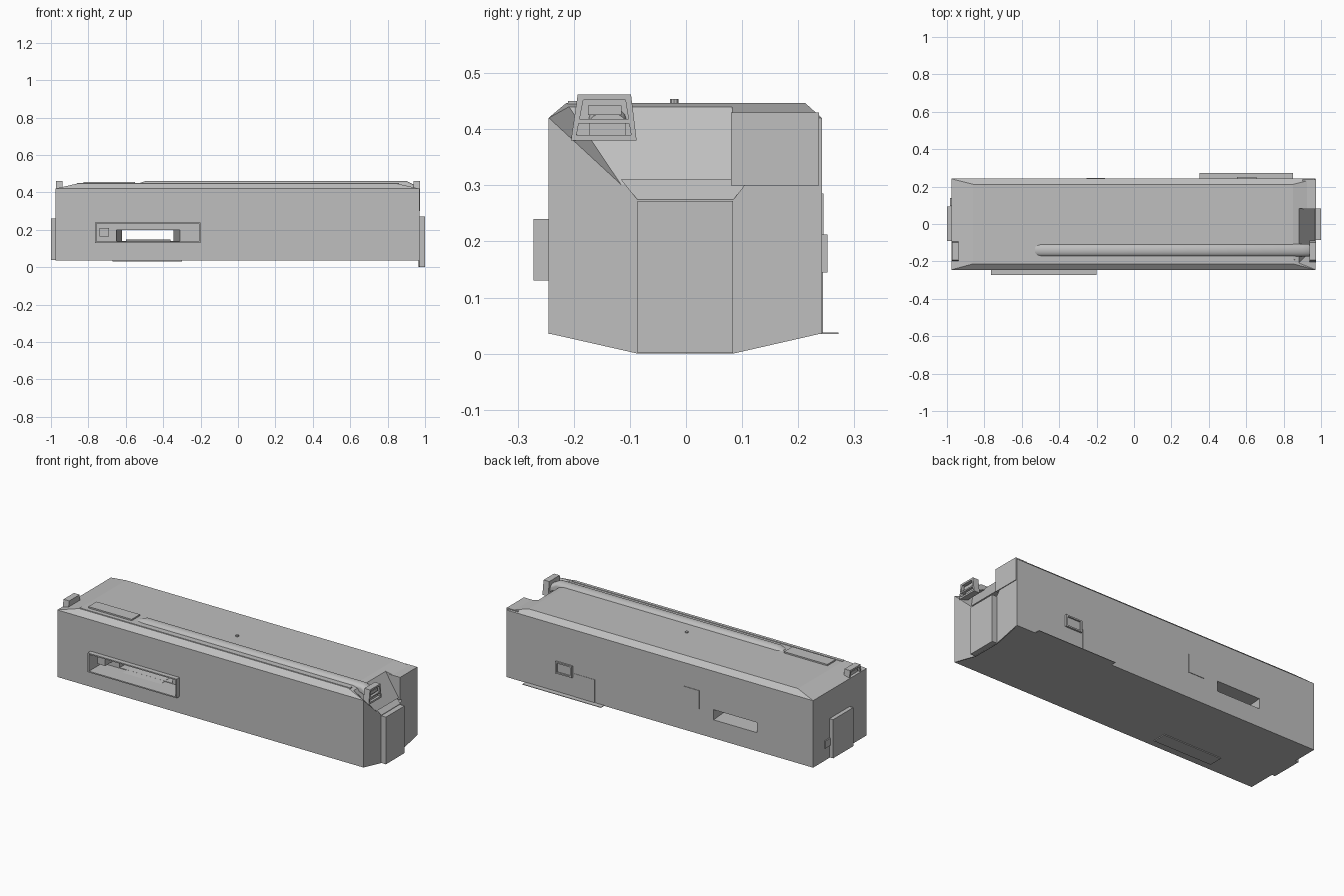
import bpy, bmesh, math
from mathutils import Vector

if "Cube" in bpy.data.objects:
    bpy.data.objects.remove(bpy.data.objects["Cube"], do_unlink=True)

grey = bpy.data.materials.new("plain_grey")
grey.use_nodes = True
grey.diffuse_color = (0.52, 0.52, 0.52, 1)
grey.node_tree.nodes["Principled BSDF"].inputs["Base Color"].default_value = (0.52, 0.52, 0.52, 1)


def finish(name, bm):
    bmesh.ops.recalc_face_normals(bm, faces=bm.faces)
    mesh = bpy.data.meshes.new(name)
    bm.to_mesh(mesh)
    bm.free()
    mesh.materials.append(grey)
    obj = bpy.data.objects.new(name, mesh)
    bpy.context.scene.collection.objects.link(obj)
    return obj


def hull(name, points):
    """Convex solid around a few corner points."""
    bm = bmesh.new()
    for p in points:
        bm.verts.new(p)
    bmesh.ops.convex_hull(bm, input=bm.verts)
    bmesh.ops.dissolve_limit(bm, angle_limit=0.01, verts=bm.verts, edges=bm.edges)
    return finish(name, bm)


def box(name, xs, ys, zs):
    return hull(name, [(x, y, z) for x in xs for y in ys for z in zs])


def loft(name, sections):
    """Closed solid through matching rings of points."""
    bm = bmesh.new()
    rings = [[bm.verts.new(p) for p in ring] for ring in sections]
    n = len(rings[0])
    for a, b in zip(rings, rings[1:]):
        for i in range(n):
            bm.faces.new((a[i], a[(i + 1) % n], b[(i + 1) % n], b[i]))
    bm.faces.new(rings[0])
    bm.faces.new(rings[-1])
    return finish(name, bm)


def cut(obj, cutters):
    """Subtract each cutter and bake the result."""
    for c in cutters:
        mod = obj.modifiers.new("cut", "BOOLEAN")
        mod.operation = "DIFFERENCE"
        mod.solver = "EXACT"
        mod.object = c
        c.hide_render = True
    deps = bpy.context.evaluated_depsgraph_get()
    mesh = bpy.data.meshes.new_from_object(obj.evaluated_get(deps))
    obj.modifiers.clear()
    obj.data = mesh


# Main body: a long box with a shallow hipped roof
def rect(x0, x1, y0, y1, z):
    return [(x0, y0, z), (x1, y0, z), (x1, y1, z), (x0, y1, z)]


body = loft("body", [rect(-0.977, 0.97, -0.245, 0.242, 0.035),
                     rect(-0.977, 0.97, -0.245, 0.242, 0.42),
                     rect(-0.86, 0.85, -0.213, 0.212, 0.447)])

# Front opening surround
surround = box("opening_surround", (-0.765, -0.2), (-0.272, -0.23), (0.13, 0.24))

# Cutters: front pocket, tapering passage to the back, sloped end recess
pocket = box("pocket_cutter", (-0.757, -0.208), (-0.3, -0.15), (0.137, 0.233))
passage = hull("passage_cutter",
               [(x, -0.16, z) for x in (-0.65, -0.31) for z in (0.14, 0.2)] +
               [(x, 0.3, z) for x in (-0.615, -0.35) for z in (0.141, 0.199)])
recess = hull("recess_cutter",
              [(0.88, -0.21, 0.442), (0.88, 0.082, 0.442),
               (0.88, -0.21, 0.5), (0.88, 0.082, 0.5)] +
              [(x, y, z) for x in (0.971, 1.1)
               for y, z in ((-0.115, 0.3), (0.082, 0.3), (-0.245, 0.42),
                            (-0.245, 0.5), (0.082, 0.5))])
notch = hull("notch_cutter",
             [(0.93, y, 0.31) for y in (-0.115, 0.112)] +
             [(1.1, y, 0.31) for y in (-0.115, 0.112)] +
             [(x, y, 0.274) for x in (0.971, 1.1) for y in (-0.086, 0.084)])
cut(body, [pocket, passage, recess, notch])
cut(surround, [pocket])
for c in (pocket, passage, recess, notch):
    bpy.data.objects.remove(c, do_unlink=True)

# Small fittings in the front pocket
box("pocket_block", (-0.74, -0.69), (-0.22, -0.14), (0.165, 0.21))
hull("pocket_ramp", [(x, y, z) for x in (-0.6, -0.36)
                     for y, z in ((-0.2, 0.136), (-0.02, 0.136), (-0.05, 0.147))])

# Right-hand end: tapered skirt, raised plate and upper corner box
skirt = ((-0.245, 0.036), (-0.086, 0.0), (0.084, 0.0), (0.242, 0.036))
hull("end_skirt", [(x, y, z) for x in (0.964, 0.97) for y, z in skirt])
box("end_plate", (0.965, 1.0), (-0.086, 0.084), (0.001, 0.272))
box("corner_box", (0.9, 0.974), (0.08, 0.237), (0.3, 0.43))

# Left-hand end: raised plate and small socket
box("far_end_plate", (-1.0, -0.97), (-0.09, 0.093), (0.038, 0.26))
box("far_end_socket", (-0.984, -0.97), (0.095, 0.14), (0.108, 0.15))


# Rounded rail along the roof, dipping at both ends
def rail_ring(x, top):
    arc = [(x, -0.14 + 0.033 * math.cos(a), top - 0.02 + 0.02 * math.sin(a))
           for a in (math.pi * i / 10 for i in range(11))]
    return [(x, -0.107, top - 0.04)] + arc + [(x, -0.173, top - 0.04)]


rail = loft("roof_rail", [rail_ring(-0.53, 0.449), rail_ring(-0.49, 0.462),
                          rail_ring(0.9, 0.462), rail_ring(0.96, 0.43)])
for p in rail.data.polygons:
    p.use_smooth = len(p.vertices) == 4
rail.data.set_sharp_from_angle(angle=math.radians(35))

# Rail housing and the raised kerb in front of it
box("rail_housing", (-0.825, -0.55), (-0.18, -0.105), (0.42, 0.455))
hull("roof_kerb", [(x, y, z) for x in (-0.86, 0.86)
                   for y, z in ((-0.212, 0.44), (-0.19, 0.44), (-0.21, 0.45), (-0.192, 0.45))])


# Trapezoid clips that hold the rail ends
def trapezoid(x, inset):
    return [(x, -0.205 + inset, 0.38 + inset), (x, -0.088 - inset, 0.38 + inset),
            (x, -0.098 - inset, 0.462 - inset), (x, -0.193 + inset, 0.462 - inset)]


for side, label in ((1, "right"), (-1, "left")):
    near, far = (0.938, 0.974) if side > 0 else (-0.938, -0.974)
    clip = loft(label + "_rail_clip", [trapezoid(near, 0), trapezoid(far, 0)])
    hole = loft("hole_cutter", [trapezoid(near + 0.005 * side, 0.01),
                                trapezoid(far + 0.02 * side, 0.01)])
    cut(clip, [hole])
    bpy.data.objects.remove(hole, do_unlink=True)
    box(label + "_clip_bar", (near, far), (-0.195, -0.098), (0.41, 0.418))
    box(label + "_clip_core", (near, far - 0.008 * side), (-0.175, -0.115), (0.425, 0.442))

# Back wall: framed window, thin panels and a low ledge
frame = box("window_frame", (0.55, 0.655), (0.235, 0.252), (0.145, 0.212))
hole = box("hole_cutter", (0.56, 0.645), (0.244, 0.3), (0.153, 0.204))
cut(frame, [hole])
bpy.data.objects.remove(hole, do_unlink=True)
box("square_panel", (-0.255, -0.155), (0.238, 0.245), (0.18, 0.285))
box("low_panel", (0.41, 0.54), (0.238, 0.244), (0.036, 0.17))
box("back_ledge", (0.35, 0.85), (0.235, 0.272), (0.035, 0.038))

# Underside plate and roof pin
box("underside_plate", (-0.67, -0.3), (-0.2, -0.12), (0.03, 0.036))
pin = [[(0.01 + 0.008 * math.cos(a), -0.021 + 0.008 * math.sin(a), z)
        for a in (math.tau * i / 10 for i in range(10))] for z in (0.44, 0.454)]
loft("roof_pin", pin)
